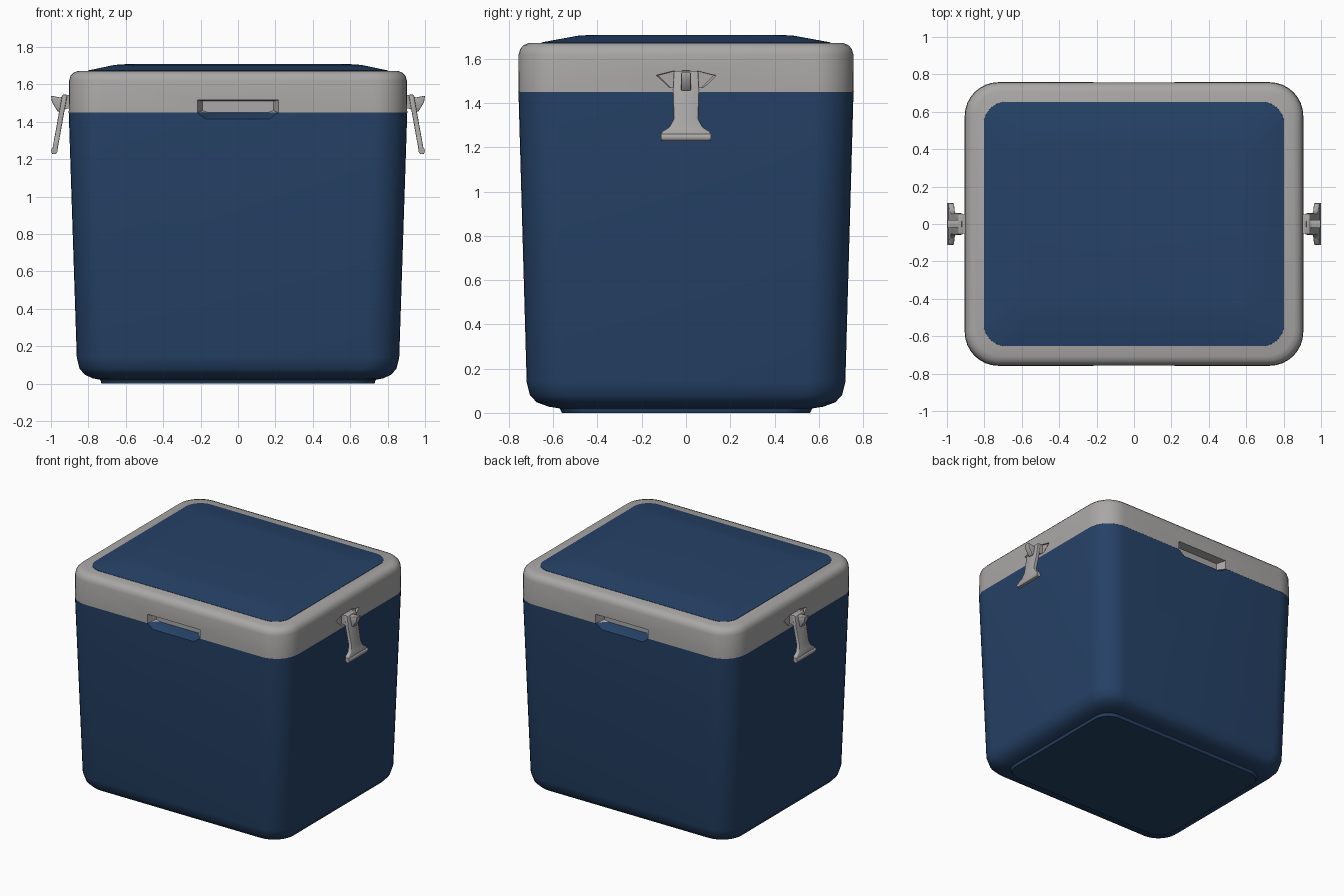
import bpy, bmesh, math
from mathutils import Vector

if "Cube" in bpy.data.objects:
    bpy.data.objects.remove(bpy.data.objects["Cube"])


def make_material(name, colour):
    mat = bpy.data.materials.new(name)
    mat.use_nodes = True
    mat.diffuse_color = (*colour, 1)
    mat.node_tree.nodes["Principled BSDF"].inputs["Base Color"].default_value = (*colour, 1)
    return mat


BLUE = make_material("navy blue plastic", (0.019, 0.054, 0.135))
GREY = make_material("light grey plastic", (0.40, 0.39, 0.385))


def rounded_rect(hx, hy, z, radius, steps=8):
    """Ring of points around a rounded rectangle."""
    ring = []
    for corner, (sx, sy) in enumerate([(1, 1), (-1, 1), (-1, -1), (1, -1)]):
        for i in range(steps + 1):
            a = math.pi / 2 * (corner + i / steps)
            ring.append((sx * (hx - radius) + radius * math.cos(a),
                         sy * (hy - radius) + radius * math.sin(a), z))
    return ring


def loft(name, rings, mat=None):
    """Closed solid through a stack of matching rings."""
    bm = bmesh.new()
    loops = [[bm.verts.new(p) for p in ring] for ring in rings]
    count = len(loops[0])
    for low, high in zip(loops, loops[1:]):
        for i in range(count):
            j = (i + 1) % count
            bm.faces.new((low[i], low[j], high[j], high[i]))
    bm.faces.new(loops[0][::-1])
    bm.faces.new(loops[-1])
    bmesh.ops.recalc_face_normals(bm, faces=bm.faces)
    mesh = bpy.data.meshes.new(name)
    bm.to_mesh(mesh)
    bm.free()
    obj = bpy.data.objects.new(name, mesh)
    bpy.context.collection.objects.link(obj)
    if mat:
        mesh.materials.append(mat)
    return obj


def activate(obj):
    bpy.ops.object.select_all(action="DESELECT")
    obj.select_set(True)
    bpy.context.view_layer.objects.active = obj


def smooth(obj, angle=35):
    activate(obj)
    bpy.ops.object.shade_smooth_by_angle(angle=math.radians(angle))


def bevel(obj, width):
    activate(obj)
    mod = obj.modifiers.new("soft edges", "BEVEL")
    mod.width = width
    mod.segments = 2
    bpy.ops.object.modifier_apply(modifier=mod.name)


def cut(target, cutter):
    activate(target)
    mod = target.modifiers.new("cut", "BOOLEAN")
    mod.operation = "DIFFERENCE"
    mod.solver = "EXACT"
    mod.object = cutter
    bpy.ops.object.modifier_apply(modifier=mod.name)


# Tapered tub with a rounded underside and a shallow foot
tub_profile = [(0.73, 0.56, 0, 0.12), (0.735, 0.57, 0.02, 0.12), (0.775, 0.62, 0.028, 0.14),
               (0.82, 0.675, 0.048, 0.16), (0.847, 0.705, 0.08, 0.17),
               (0.862, 0.72, 0.14, 0.17), (0.905, 0.757, 1.45, 0.18)]
tub = loft("tub", [rounded_rect(*p) for p in tub_profile], BLUE)

# Lid rim with a rounded top edge
rim_profile = [(0.905, 0.758, 1.45, 0.18), (0.903, 0.756, 1.62, 0.18), (0.896, 0.749, 1.645, 0.175),
               (0.88, 0.733, 1.662, 0.165), (0.855, 0.708, 1.672, 0.15)]
rim = loft("lid_rim", [rounded_rect(*p) for p in rim_profile], GREY)

# Raised lid panel
panel_profile = [(0.805, 0.655, 1.66, 0.12), (0.803, 0.653, 1.674, 0.12),
                 (0.66, 0.49, 1.704, 0.1), (0.60, 0.43, 1.708, 0.1)]
panel = loft("lid_panel", [rounded_rect(*p) for p in panel_profile], BLUE)

# Finger pockets, front and back, with a floor sloping outwards
cutters = []
for s in (-1, 1):
    outer = [(-0.235, 1.52), (0.235, 1.52), (0.235, 1.44), (0.17, 1.39), (-0.17, 1.39), (-0.235, 1.44)]
    inner = [(-0.19, 1.51), (0.19, 1.51), (0.19, 1.46), (0.16, 1.45), (-0.16, 1.45), (-0.19, 1.46)]
    cutter = loft("pocket_cutter", [[(x, s * 0.80, z) for x, z in outer],
                                    [(x, s * 0.69, z) for x, z in inner]])
    cut(tub, cutter)
    cut(rim, cutter)
    cutters.append(cutter)

# Shallow hollows in the rim behind the latches
for s in (-1, 1):
    hollow = [(-0.18, 1.525), (-0.07, 1.545), (0.07, 1.545), (0.18, 1.525), (0.1, 1.47), (-0.1, 1.47)]
    cutter = loft("hollow_cutter", [[(s * 0.95, y, z) for y, z in hollow],
                                    [(s * 0.893, 0.7 * y, z) for y, z in hollow]])
    cut(rim, cutter)
    cutters.append(cutter)
for cutter in cutters:
    bpy.data.objects.remove(cutter)
for part in (tub, rim, panel):
    smooth(part)

# Side latches: leaning strap with flared grip, a fin and a hinge block
half = [(0.055, 1.545), (0.06, 1.46), (0.055, 1.33), (0.075, 1.29), (0.11, 1.27), (0.11, 1.228)]
strap_outline = half + [(-y, z) for y, z in reversed(half)]


def lean(z):
    return 0.927 + (1.54 - z) * 0.18


for side, s in (("left", 1), ("right", -1)):
    strap = loft(side + "_latch_strap",
                 [[(s * (lean(z) + d), y, z) for y, z in strap_outline] for d in (-0.014, 0.014)], GREY)
    bevel(strap, 0.006)
    fin_outline = [(0.92, 1.548), (0.95, 1.53), (1.0, 1.54), (0.995, 1.505), (0.965, 1.455), (0.93, 1.46)]
    fin = loft(side + "_latch_fin",
               [[(s * x, y, z) for x, z in fin_outline] for y in (-0.022, 0.022)], GREY)
    bevel(fin, 0.005)
    hinge_outline = [(0.88, 1.54), (0.93, 1.545), (0.945, 1.46), (0.88, 1.48)]
    hinge = loft(side + "_latch_hinge",
                 [[(s * x, y, z) for x, z in hinge_outline] for y in (-0.05, 0.05)], GREY)
    grip = loft(side + "_latch_grip",
                [[(s * (0.982 + 0.018 * math.cos(a)), y, 1.245 + 0.018 * math.sin(a))
                  for a in (math.tau * i / 10 for i in range(10))] for y in (-0.112, 0.112)], GREY)
    for part in (strap, fin, hinge, grip):
        smooth(part, 40)
